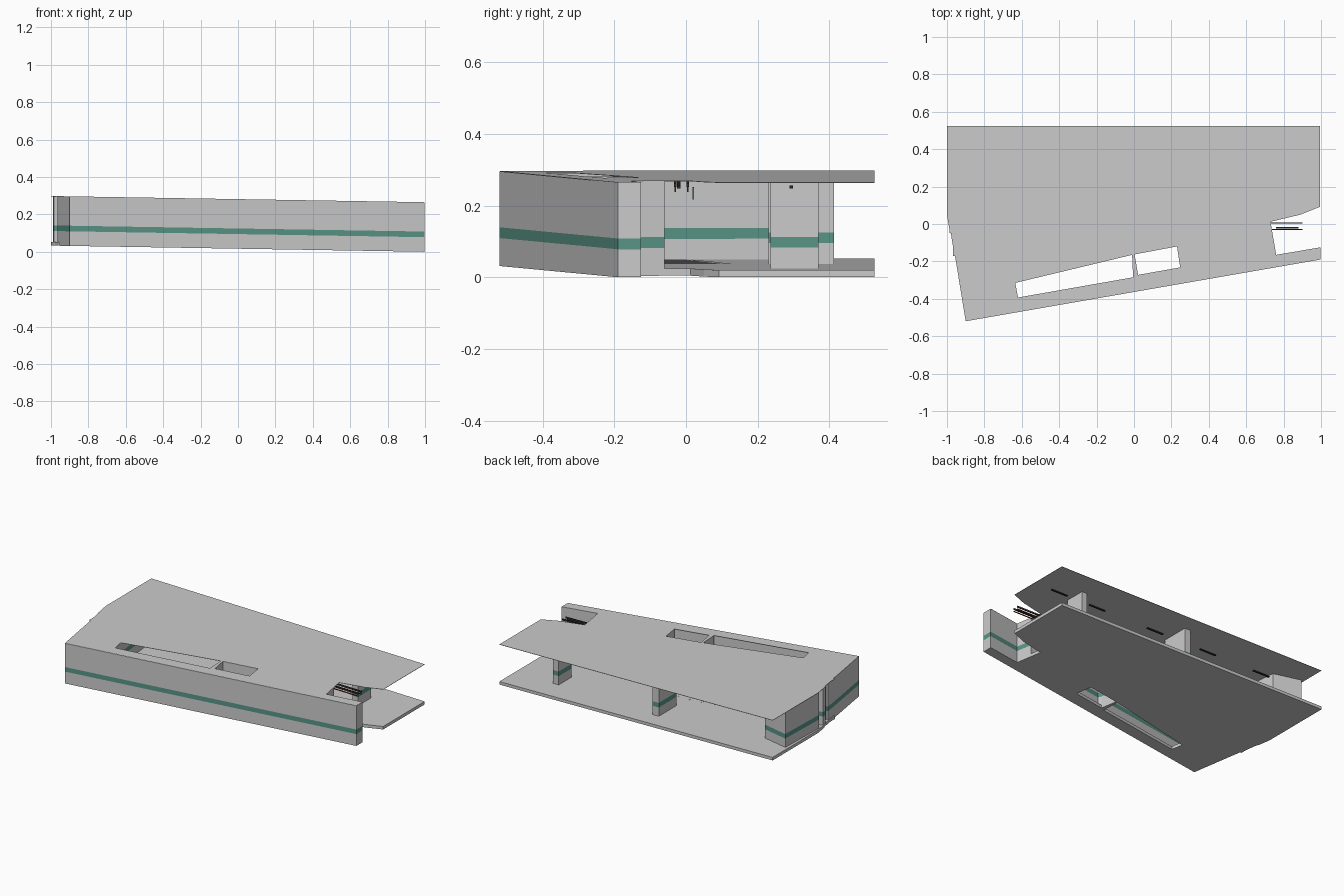
import bpy, bmesh
from mathutils import Vector

if "Cube" in bpy.data.objects:
    bpy.data.objects.remove(bpy.data.objects["Cube"])

SLOPE = 0.0165          # the whole deck falls gently towards +x


def material(name, colour):
    m = bpy.data.materials.new(name)
    m.diffuse_color = (*colour, 1)
    m.use_nodes = True
    m.node_tree.nodes["Principled BSDF"].inputs["Base Color"].default_value = m.diffuse_color
    return m


GREY = material("concrete", (0.55, 0.58, 0.55))
GREEN = material("green_band", (0.10, 0.30, 0.24))
BLACK = material("dark_metal", (0.03, 0.03, 0.03))
RED = material("red_pipe", (0.30, 0.03, 0.02))
WHITE = material("line_paint", (0.85, 0.85, 0.85))


def finish(bm, name, mats):
    """Shear onto the ramp, fix normals and link the object."""
    for v in bm.verts:
        v.co.z += SLOPE * (1 - v.co.x)
    bmesh.ops.recalc_face_normals(bm, faces=bm.faces)
    me = bpy.data.meshes.new(name)
    bm.to_mesh(me)
    bm.free()
    for m in mats:
        me.materials.append(m)
    ob = bpy.data.objects.new(name, me)
    bpy.context.collection.objects.link(ob)
    return ob


def prism(name, pts, levels, mats=(GREY,)):
    """Stacked prism; with four levels the middle ring becomes the band."""
    bm = bmesh.new()
    rings = [[bm.verts.new((x, y, z)) for x, y in pts] for z in levels]
    n = len(pts)
    for k in range(len(rings) - 1):
        for i in range(n):
            j = (i + 1) % n
            f = bm.faces.new((rings[k][i], rings[k][j], rings[k + 1][j], rings[k + 1][i]))
            f.material_index = 1 if k == 1 else 0
    bm.faces.new(rings[0])
    bm.faces.new(rings[-1])
    return finish(bm, name, mats)


def wall(name, pts, bottom=0.02):
    return prism(name, pts, (bottom, 0.078, 0.108, 0.264), (GREY, GREEN))


def box(name, x0, x1, y0, y1, z0, z1, mat):
    return prism(name, [(x0, y0), (x1, y0), (x1, y1), (x0, y1)], (z0, z1), (mat,))


def slab(name, outline, holes, z, thick):
    """Flat plate with openings."""
    bm = bmesh.new()
    for loop in [outline] + holes:
        vs = [bm.verts.new((x, y, z)) for x, y in loop]
        for a, b in zip(vs, vs[1:] + vs[:1]):
            bm.edges.new((a, b))
    bmesh.ops.triangle_fill(bm, edges=bm.edges[:], use_beauty=True, normal=(0, 0, 1))
    r = bmesh.ops.extrude_face_region(bm, geom=bm.faces[:], use_keep_orig=True)
    vs = [g for g in r["geom"] if isinstance(g, bmesh.types.BMVert)]
    bmesh.ops.translate(bm, verts=vs, vec=(0, 0, thick))
    return finish(bm, name, (GREY,))


# Floor and roof plates with the two light wells
left_edge = [(-1, 0.525), (-1, 0.05), (-0.987, -0.03), (-0.979, -0.05),
             (-0.968, -0.12), (-0.967, -0.17), (-0.957, -0.17)]
outline = left_edge + [(-0.9, -0.518), (0.995, -0.19), (0.995, -0.125), (0.76, -0.165),
                       (0.73, 0.012), (0.89, 0.05), (0.995, 0.092), (0.995, 0.525)]
well_a = [(-0.635, -0.315), (-0.01, -0.165), (-0.005, -0.285), (-0.62, -0.393)]
well_b = [(0.003, -0.162), (0.23, -0.12), (0.247, -0.232), (0.022, -0.272)]
slab("floor", outline, [well_a, well_b], 0.0, 0.02)
slab("roof", outline, [well_a, well_b], 0.263, 0.002)

# Front wall with its return beside the entrance notch
wall("front_wall", [(-0.9, -0.52), (0.997, -0.19), (0.997, -0.125), (0.76, -0.165), (0.742, -0.06),
                    (0.69, -0.068), (0.705, -0.176), (-0.72, -0.424), (-0.87, -0.45)], 0.0)

# Thick left wall with a shallow recess on its outer side
wall("left_wall", [(-0.9, -0.52), (-0.72, -0.424), (-0.80, 0.32), (-0.98, 0.365),
                   (-0.99, 0.03), (-0.96, 0.03), (-0.95, -0.10), (-0.966, -0.10), (-0.957, -0.17)], 0.0)
wall("recess_post", [(-0.985, -0.05), (-0.95, -0.045), (-0.955, -0.015), (-0.987, -0.02)])

# Back columns
for x0, x1, y0, y1 in ((0.67, 0.71, 0.235, 0.37), (-0.09, -0.045, 0.23, 0.412)):
    wall("back_column", [(x0, y0), (x1, y0), (x1, y1), (x0, y1)])

# Stair core around the smaller well
wall("well_divider", [(-0.01, -0.165), (0.003, -0.162), (0.022, -0.272), (0.03, -0.292), (0.012, -0.295), (-0.005, -0.285)])
wall("well_back_wall", [(-0.01, -0.165), (0.23, -0.12), (0.228, -0.107), (-0.012, -0.152)])
wall("well_side_wall", [(0.247, -0.232), (0.259, -0.25), (0.240, -0.107), (0.228, -0.107)])

# Painted parking lines, square to the front wall
d = Vector((0.172, 0.985)).normalized() * -0.22
for i in range(9):
    x = -0.70 + 0.085 * i
    y = 0.08 + 0.172 * (x + 0.35)
    prism("parking_line", [(x, y), (x + 0.005, y), (x + 0.005 + d.x * -1 * -1, y + d.y), (x + d.x, y + d.y)],
          (0.0195, 0.0208), (WHITE,))

# Ceiling lamps in two rows
for y in (0.294, -0.02):
    for x in (0.82, 0.53, 0.085, -0.32, -0.73):
        box("ceiling_lamp", x - 0.06, x + 0.06, y - 0.005, y + 0.005, 0.246, 0.252, BLACK)

# Long service rails and pipes under the roof
for y in (-0.03, 0.005):
    box("service_rail", -0.7, 0.9, y - 0.003, y + 0.003, 0.25, 0.26, BLACK)
    box("service_pipe", -0.7, 0.9, y - 0.002, y + 0.002, 0.236, 0.242, RED)

# Small hanging sign
box("hanging_sign", 0.50, 0.56, 0.018, 0.022, 0.21, 0.243, GREEN)
